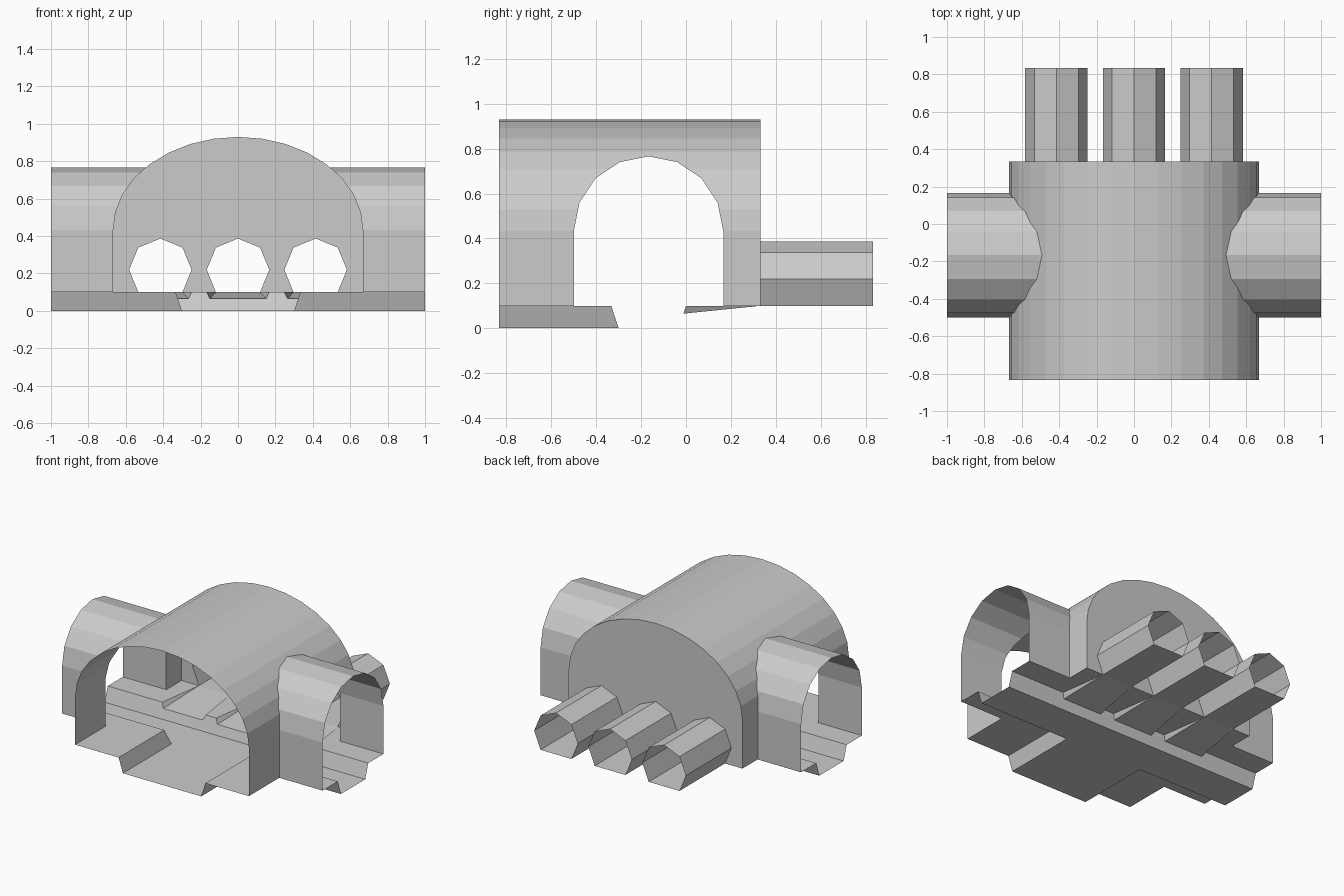
import bpy, bmesh
from math import sin, cos, pi, sqrt

if "Cube" in bpy.data.objects:
    bpy.data.objects.remove(bpy.data.objects["Cube"])

LEDGE, SPRING = 0.10, 0.433          # ledge height, height where the arches start
W, Y0, Y1 = 0.667, -0.833, 0.333     # main tunnel half width, front, back
R, YC = 0.333, -0.167                # side tunnel radius and axis
PIPES = (-0.415, 0.0, 0.415)
P, PZ = 0.167, 0.22                  # pipe radius and centre height
D = P * cos(pi / 4)                  # half width of the flat pipe bottom


def make(name, faces):
    """Object from a list of faces, each a list of points."""
    bm = bmesh.new()
    for f in faces:
        bm.faces.new([bm.verts.new(p) for p in f])
    bmesh.ops.remove_doubles(bm, verts=bm.verts, dist=1e-4)
    bmesh.ops.recalc_face_normals(bm, faces=bm.faces)
    me = bpy.data.meshes.new(name)
    bm.to_mesh(me)
    bm.free()
    ob = bpy.data.objects.new(name, me)
    bpy.context.collection.objects.link(ob)
    return ob


def lerp_profile(prof, z):
    """Half width of a (width, z) profile at height z."""
    for (a, za), (b, zb) in zip(prof, prof[1:]):
        if za - 1e-6 <= z <= zb + 1e-6:
            return a + (b - a) * (z - za) / (zb - za)
    return 0.0


# half profiles of the two arches, bottom to apex
main_prof = [(W, LEDGE)] + [(W * cos(i * pi / 16), SPRING + 0.497 * sin(i * pi / 16)) for i in range(9)]
side_prof = [(R, LEDGE)] + [(R * cos(i * pi / 8), SPRING + R * sin(i * pi / 8)) for i in range(5)]
apex = side_prof[-1][1]
levels = sorted({round(z, 5) for _, z in main_prof + side_prof})
levels = [z for i, z in enumerate(levels) if i == 0 or z - levels[i - 1] > 1e-3]

main, sides = [], []
for za, zb in zip(levels, levels[1:]):
    for s in (1, -1):
        xa, xb = s * lerp_profile(main_prof, za), s * lerp_profile(main_prof, zb)
        if zb > apex + 1e-3:
            main.append([(xa, Y0, za), (xa, Y1, za), (xb, Y1, zb), (xb, Y0, zb)])
            continue
        ha, hb = lerp_profile(side_prof, za), lerp_profile(side_prof, zb)
        for t, end in ((-1, Y0), (1, Y1)):
            ya, yb = YC + t * ha, YC + t * hb
            main.append([(xa, end, za), (xa, ya, za), (xb, yb, zb), (xb, end, zb)])
            sides.append([(xa, ya, za), (s, ya, za), (s, yb, zb), (xb, yb, zb)])
make("main_tunnel", main)
make("side_tunnels", sides)


# octagonal pipes with a flat bottom
def pipe_ring(c):
    pts = [(c + P * cos(a * pi / 4), PZ + P * sin(a * pi / 4)) for a in range(4, -1, -1)]
    return [(c - D, LEDGE)] + pts + [(c + D, LEDGE)]


for c, side in zip(PIPES, ("left", "middle", "right")):
    r = pipe_ring(c)
    make(side + "_pipe", [[(a[0], Y1, a[1]), (b[0], Y1, b[1]), (b[0], 0.833, b[1]), (a[0], 0.833, a[1])]
                          for a, b in zip(r, r[1:] + r[:1])])

# back wall with pipe openings
outline = [p for c in PIPES for p in pipe_ring(c)]
outline = [(-W, LEDGE)] + outline + main_prof + [(-x, z) for x, z in reversed(main_prof[1:-1])]
make("back_wall", [[(x, Y1, z) for x, z in outline]])

# floor: T-shaped channel between raised ledges
floor = [[(x, y, 0) for x, y in ((-1, -.3), (-.3, -.3), (-.3, Y0), (.3, Y0), (.3, -.3),
                                 (1, -.3), (1, -.033), (-1, -.033))]]
for s in (1, -1):
    floor.append([(s * x, y, LEDGE) for x, y in ((R, Y0), (W, Y0), (W, -.5), (1, -.5), (1, -R), (R, -R))])
    floor.append([(s * R, -R, LEDGE), (s, -R, LEDGE), (s, -.3, 0), (s * .3, -.3, 0)])
    floor.append([(s * R, Y0, LEDGE), (s * R, -R, LEDGE), (s * .3, -.3, 0), (s * .3, Y0, 0)])
    # outer back ledge
    c = PIPES[2]
    floor.append([(s * x, y, LEDGE) for x, y in ((c + P, 0), (1, 0), (1, .167), (W, .167), (W, Y1), (c + D, Y1))])
for a, b in zip(PIPES, PIPES[1:]):
    floor.append([(a + P, 0, LEDGE), (b - P, 0, LEDGE), (b - D, Y1, LEDGE), (a + D, Y1, LEDGE)])

# sloping gutters from the pipes, notched into the channel's back wall
ZN, YN = 0.065, -0.0117
wall = [(-1, -.033, 0), (-1, 0, LEDGE)]
for c in PIPES:
    wall += [(c - P, 0, LEDGE), (c - .15, YN, ZN), (c + .15, YN, ZN), (c + P, 0, LEDGE)]
    floor.append([(c - .15, YN, ZN), (c + .15, YN, ZN), (c + D, Y1, LEDGE), (c - D, Y1, LEDGE)])
    for s in (1, -1):
        floor.append([(c + s * .15, YN, ZN), (c + s * P, 0, LEDGE), (c + s * D, Y1, LEDGE)])
floor.append(wall + [(1, 0, LEDGE), (1, -.033, 0)])
make("floor", floor)
